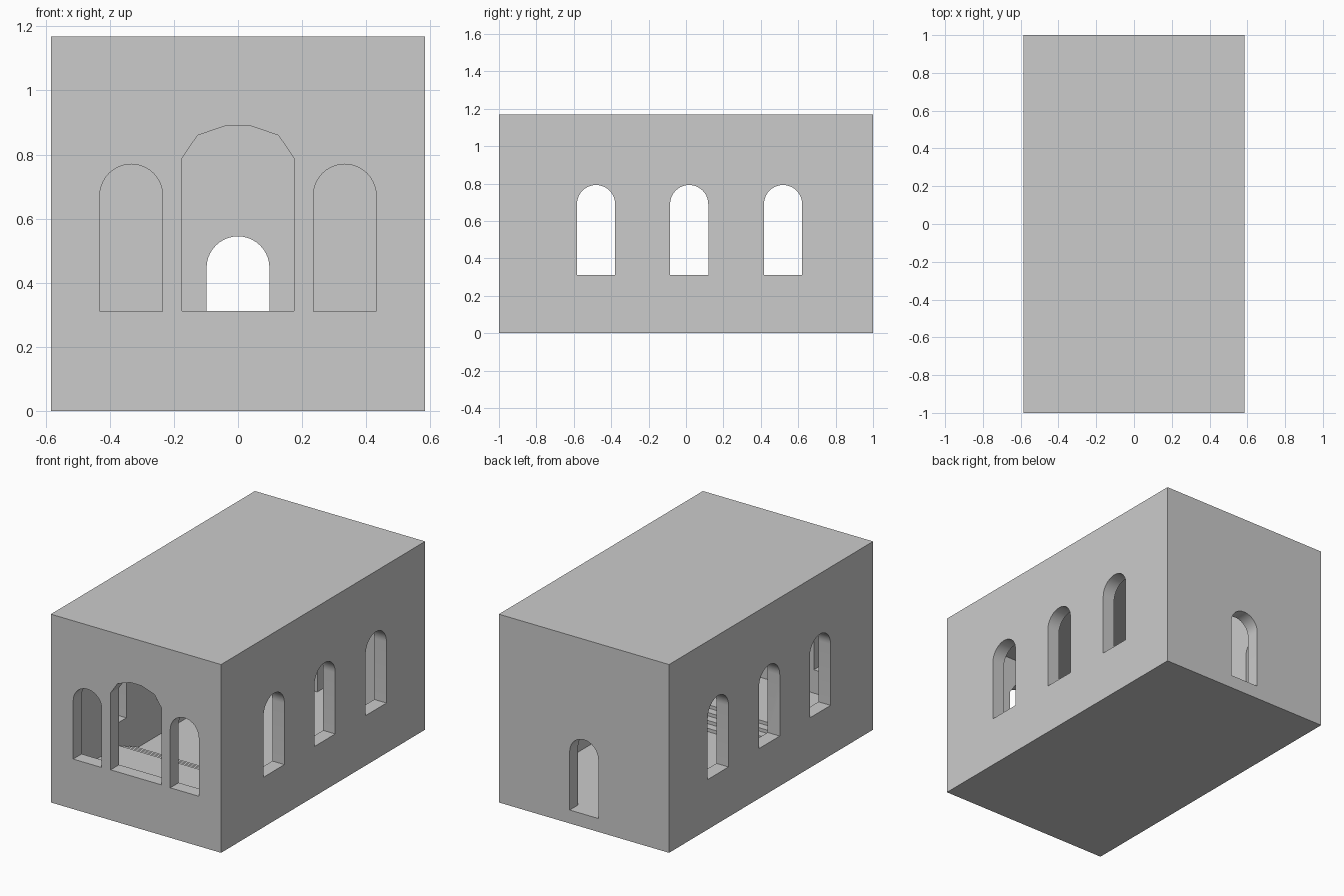
import bpy, math

if "Cube" in bpy.data.objects:
    bpy.data.objects.remove(bpy.data.objects["Cube"])

stone = bpy.data.materials.new("light_grey_stone")
stone.diffuse_color = (0.6, 0.6, 0.6, 1)
stone.use_nodes = True
stone.node_tree.nodes["Principled BSDF"].inputs["Base Color"].default_value = stone.diffuse_color

HX, HY, H = 0.584, 1.0, 1.168   # outer half sizes and height
T, FLOOR, CEIL = 0.083, 0.083, 1.018


def mesh_object(name, verts, faces):
    me = bpy.data.meshes.new(name)
    me.from_pydata(verts, [], faces)
    me.materials.append(stone)
    ob = bpy.data.objects.new(name, me)
    bpy.context.collection.objects.link(ob)
    return ob


def box(name, x0, x1, y0, y1, z0, z1):
    v = [(x, y, z) for z in (z0, z1) for x, y in ((x0, y0), (x1, y0), (x1, y1), (x0, y1))]
    f = [(3, 2, 1, 0), (4, 5, 6, 7)] + [(i, (i + 1) % 4, (i + 1) % 4 + 4, i + 4) for i in range(4)]
    return mesh_object(name, v, f)


def arch(c, half, bottom, top, n=20):
    """Round-headed outline, counter-clockwise."""
    spring = top - half
    pts = [(c - half, bottom), (c + half, bottom)]
    return pts + [(c + half * math.cos(math.pi * i / n), spring + half * math.sin(math.pi * i / n))
                  for i in range(n + 1)]


def prism(name, outline, axis, a, b):
    """Extrude an outline along x or y between a and b."""
    n = len(outline)
    if axis == 'y':
        v = [(p, a, z) for p, z in outline] + [(p, b, z) for p, z in outline]
    else:
        v = [(b, p, z) for p, z in outline] + [(a, p, z) for p, z in outline]
    f = [tuple(range(n)), tuple(reversed(range(n, 2 * n)))]
    f += [((i + 1) % n, i, i + n, (i + 1) % n + n) for i in range(n)]
    return mesh_object(name, v, f)


# Building shell
shell = box("building_shell", -HX, HX, -HY, HY, 0, H)
cutters = [box("room_cutter", -HX + T, HX - T, -HY + T, HY - T, FLOOR, CEIL)]

# Three front windows, the middle one with a faceted head
for s in (-1, 1):
    cutters.append(prism("front_window_cutter", arch(s * 0.333, 0.098, 0.31, 0.77), 'y', -1.1, -0.85))
facets = [(0.174, 0.312), (0.174, 0.79), (0.126, 0.86), (0.038, 0.89)]
middle = facets + [(-x, z) for x, z in reversed(facets)]
cutters.append(prism("middle_window_cutter", middle, 'y', -1.1, -0.85))

# Back door
cutters.append(prism("door_cutter", arch(0, 0.098, FLOOR, 0.545), 'y', 0.85, 1.1))

# Three windows in each side wall
for y in (-0.481, 0.017, 0.519):
    for a, b in ((-0.7, -0.45), (0.45, 0.7)):
        cutters.append(prism("side_window_cutter", arch(y, 0.102, 0.31, 0.792), 'x', a, b))

bpy.context.view_layer.objects.active = shell
for c in cutters:
    c.hide_render = True
    m = shell.modifiers.new("cut", 'BOOLEAN')
    m.operation, m.solver, m.object = 'DIFFERENCE', 'EXACT', c
    bpy.ops.object.modifier_apply(modifier=m.name)
    bpy.data.objects.remove(c)

# Raised platform at the front with steps down to the floor
steps = 4
rise = (0.165 - FLOOR) / steps
profile = [(-HY + T - 0.01, FLOOR - 0.01), (-0.45 + 0.05 * (steps - 1), FLOOR - 0.01)]
for i in range(steps):
    y = -0.45 + 0.05 * (steps - 1 - i)
    profile += [(y, FLOOR + rise * i if i else FLOOR), (y, FLOOR + rise * (i + 1))]
profile.append((-HY + T - 0.01, FLOOR + rise * steps))
platform = prism("platform_steps", profile, 'x', -HX + T - 0.01, HX - T + 0.01)

# Smooth arches, sharp edges elsewhere
for ob in (shell, platform):
    bpy.ops.object.select_all(action='DESELECT')
    ob.select_set(True)
    bpy.context.view_layer.objects.active = ob
    bpy.ops.object.mode_set(mode='EDIT')
    bpy.ops.mesh.select_all(action='SELECT')
    bpy.ops.mesh.normals_make_consistent(inside=False)
    bpy.ops.object.mode_set(mode='OBJECT')
    bpy.ops.object.shade_smooth_by_angle(angle=math.radians(20))
